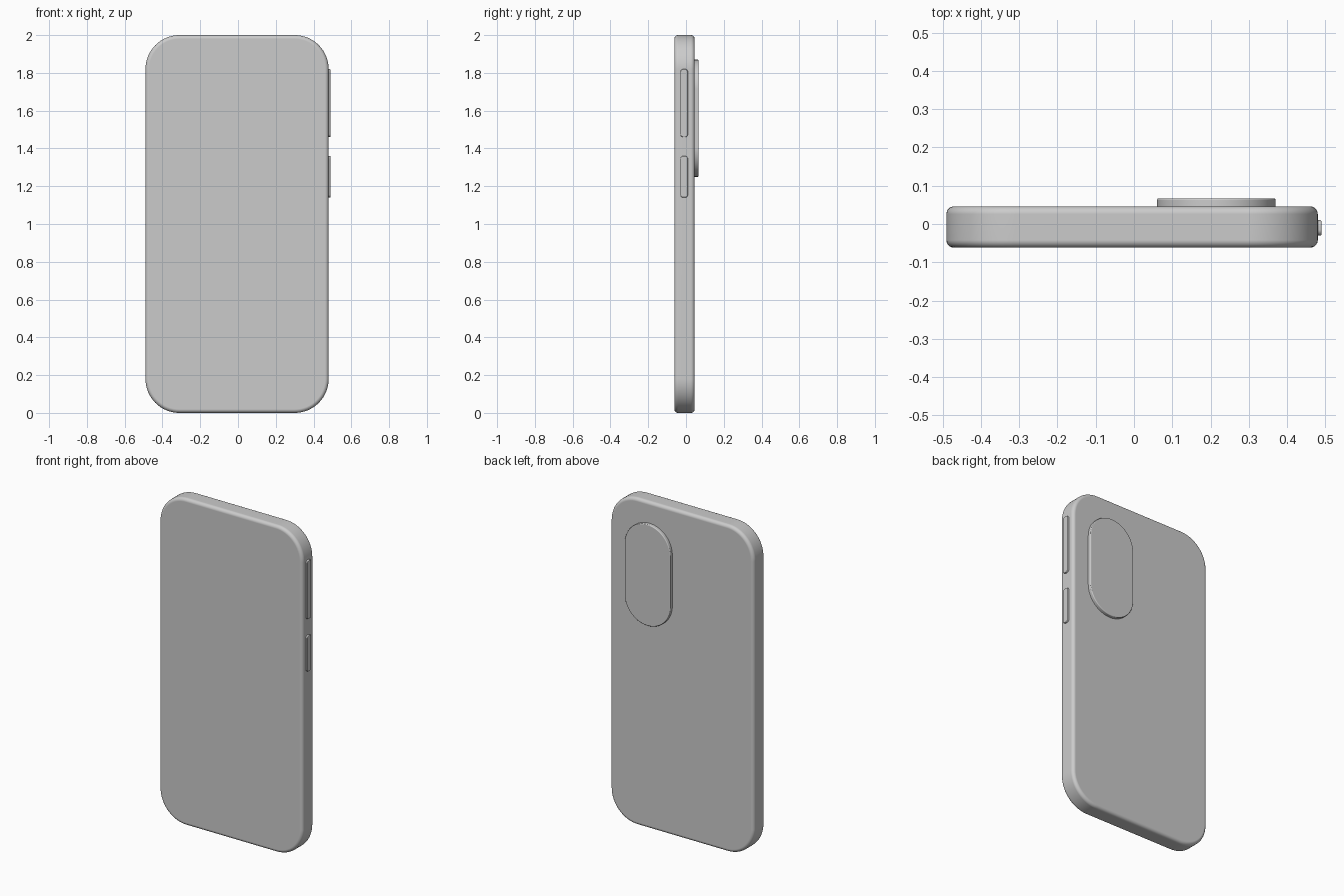
import bpy, bmesh, math

if "Cube" in bpy.data.objects:
    bpy.data.objects.remove(bpy.data.objects["Cube"])


def rounded_outline(w, h, r, seg):
    """Counter-clockwise rounded rectangle centred on the origin."""
    pts = []
    for i, (sx, sy) in enumerate([(1, 1), (-1, 1), (-1, -1), (1, -1)]):
        for k in range(seg + 1):
            a = math.pi / 2 * (i + k / seg)
            p = (sx * (w / 2 - r) + r * math.cos(a), sy * (h / 2 - r) + r * math.sin(a))
            if not pts or math.dist(p, pts[-1]) > 1e-5:
                pts.append(p)
    if math.dist(pts[0], pts[-1]) < 1e-5:
        pts.pop()
    return pts


def slab(name, w, h, r, d0, d1, fillet0, fillet1, place, seg=16, fseg=5):
    """Rounded plate from depth d0 to d1 with filleted rims; place maps (u, v, depth) to xyz."""
    def rim(f, d, s):
        if f == 0:
            return [(0, d)]
        return [(f * (1 - math.sin(t)), d + s * f * (1 - math.cos(t)))
                for t in (math.pi / 2 * k / fseg for k in range(fseg + 1))]

    layers = rim(fillet0, d0, 1) + rim(fillet1, d1, -1)[::-1]
    bm = bmesh.new()
    rings = [[bm.verts.new(place(u, v, d))
              for u, v in rounded_outline(w - 2 * i, h - 2 * i, r - i, seg)]
             for i, d in layers]
    n = len(rings[0])
    for a, b in zip(rings, rings[1:]):
        for k in range(n):
            bm.faces.new((a[k], a[(k + 1) % n], b[(k + 1) % n], b[k]))
    bm.faces.new(rings[0][::-1])
    bm.faces.new(rings[-1])
    bmesh.ops.recalc_face_normals(bm, faces=bm.faces)
    me = bpy.data.meshes.new(name)
    bm.to_mesh(me)
    bm.free()
    ob = bpy.data.objects.new(name, me)
    bpy.context.collection.objects.link(ob)
    bpy.ops.object.select_all(action='DESELECT')
    ob.select_set(True)
    bpy.context.view_layer.objects.active = ob
    bpy.ops.object.shade_smooth_by_angle(angle=math.radians(35))
    wn = ob.modifiers.new("flat_faces", 'WEIGHTED_NORMAL')
    wn.keep_sharp = True
    return ob


# Body
slab("body", 0.97, 2.0, 0.18, -0.062, 0.046, 0.02, 0.02,
     lambda u, v, d: (u - 0.005, d, v + 1.0))

# Pill-shaped camera plate on the back
slab("camera_plate", 0.31, 0.62, 0.155, 0.04, 0.067, 0, 0.005,
     lambda u, v, d: (u + 0.215, d, v + 1.56), seg=24)

# Side buttons
for name, z0, z1 in [("volume_button", 1.46, 1.82), ("power_button", 1.14, 1.36)]:
    slab(name, 0.04, z1 - z0, 0.015, 0.465, 0.49, 0, 0.004,
         lambda u, v, d: (d, u - 0.01, v + (z0 + z1) / 2), seg=8, fseg=3)
